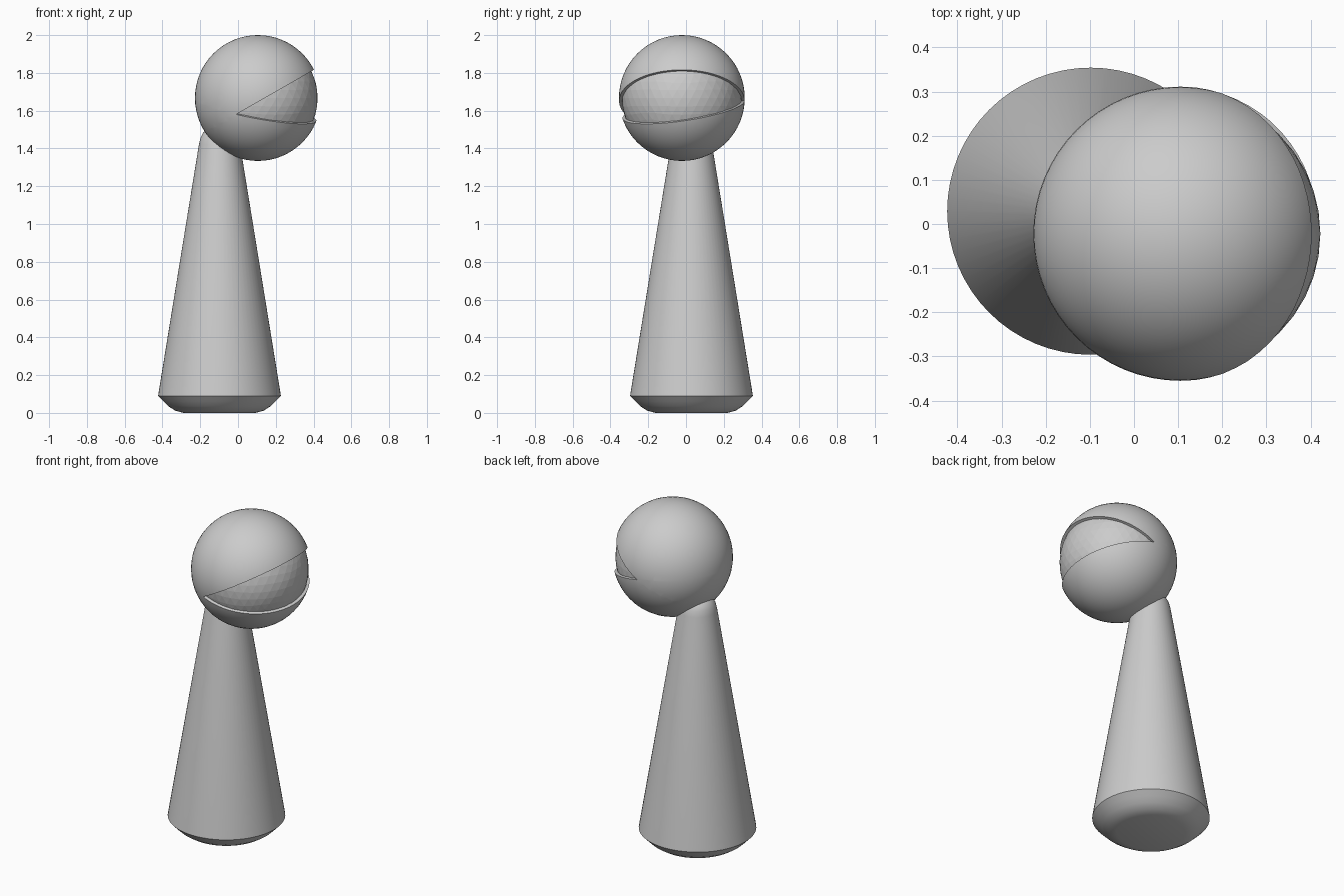
import bpy, bmesh, math
from mathutils import Vector

if "Cube" in bpy.data.objects:
    bpy.data.objects.remove(bpy.data.objects["Cube"])

grey = bpy.data.materials.new("plain grey")
grey.diffuse_color = (0.6, 0.6, 0.6, 1)
grey.use_nodes = True
grey.node_tree.nodes["Principled BSDF"].inputs["Base Color"].default_value = grey.diffuse_color

HEAD = Vector((0.105, -0.022, 1.667))
R = 0.333


def finish(name, bm, loc, angle=None, thickness=0):
    """Turn a bmesh into an object, optionally thickened and smoothed."""
    bmesh.ops.recalc_face_normals(bm, faces=bm.faces)
    me = bpy.data.meshes.new(name)
    bm.to_mesh(me)
    bm.free()
    ob = bpy.data.objects.new(name, me)
    bpy.context.collection.objects.link(ob)
    ob.location = loc
    me.materials.append(grey)
    bpy.ops.object.select_all(action='DESELECT')
    bpy.context.view_layer.objects.active = ob
    ob.select_set(True)
    if thickness:
        m = ob.modifiers.new("wall", 'SOLIDIFY')
        m.thickness = thickness
        m.offset = -1
        bpy.ops.object.modifier_apply(modifier=m.name)
    if angle:
        bpy.ops.object.shade_smooth_by_angle(angle=math.radians(angle))
    return ob


# Tapered body: lathed profile with a rounded underside and top
profile = [(0, 0), (0.19, 0), (0.235, 0.012), (0.27, 0.035), (0.298, 0.062),
           (0.325, 0.09), (0.322, 0.11), (0.109, 1.42), (0.101, 1.455),
           (0.085, 1.485), (0.06, 1.505), (0.03, 1.515), (0, 1.518)]
bm = bmesh.new()
vs = [bm.verts.new((r, 0, z)) for r, z in profile]
es = [bm.edges.new(p) for p in zip(vs, vs[1:])]
bmesh.ops.spin(bm, geom=vs + es, cent=(0, 0, 0), axis=(0, 0, 1),
               angle=math.tau, steps=64, use_duplicate=False)
bmesh.ops.remove_doubles(bm, verts=bm.verts, dist=0.0002)
finish("body", bm, (-0.098, 0.029, 0), 40)

# Head shell: hollow sphere with a wedge-shaped mouth cut by two planes
corner = Vector((-0.01, -0.322, 1.58)) - HEAD
upper = Vector((-0.235, 0, 0.41)).normalized()
lower = Vector((0.1885, -0.148, 1)).normalized()
bm = bmesh.new()
bmesh.ops.create_uvsphere(bm, u_segments=64, v_segments=32, radius=R)
for n in (upper, lower):
    bmesh.ops.bisect_plane(bm, geom=bm.verts[:] + bm.edges[:] + bm.faces[:],
                           dist=1e-5, plane_co=corner, plane_no=n)
mouth = []
for f in bm.faces:
    d = f.calc_center_median() - corner
    if d.dot(upper) < 0 and d.dot(lower) > 0:
        mouth.append(f)
bmesh.ops.delete(bm, geom=mouth, context='FACES')
finish("head_shell", bm, HEAD, 35, 0.018)

# Faceted ball showing inside the mouth
bm = bmesh.new()
bmesh.ops.create_icosphere(bm, subdivisions=4, radius=0.317)
finish("mouth_ball", bm, HEAD)
